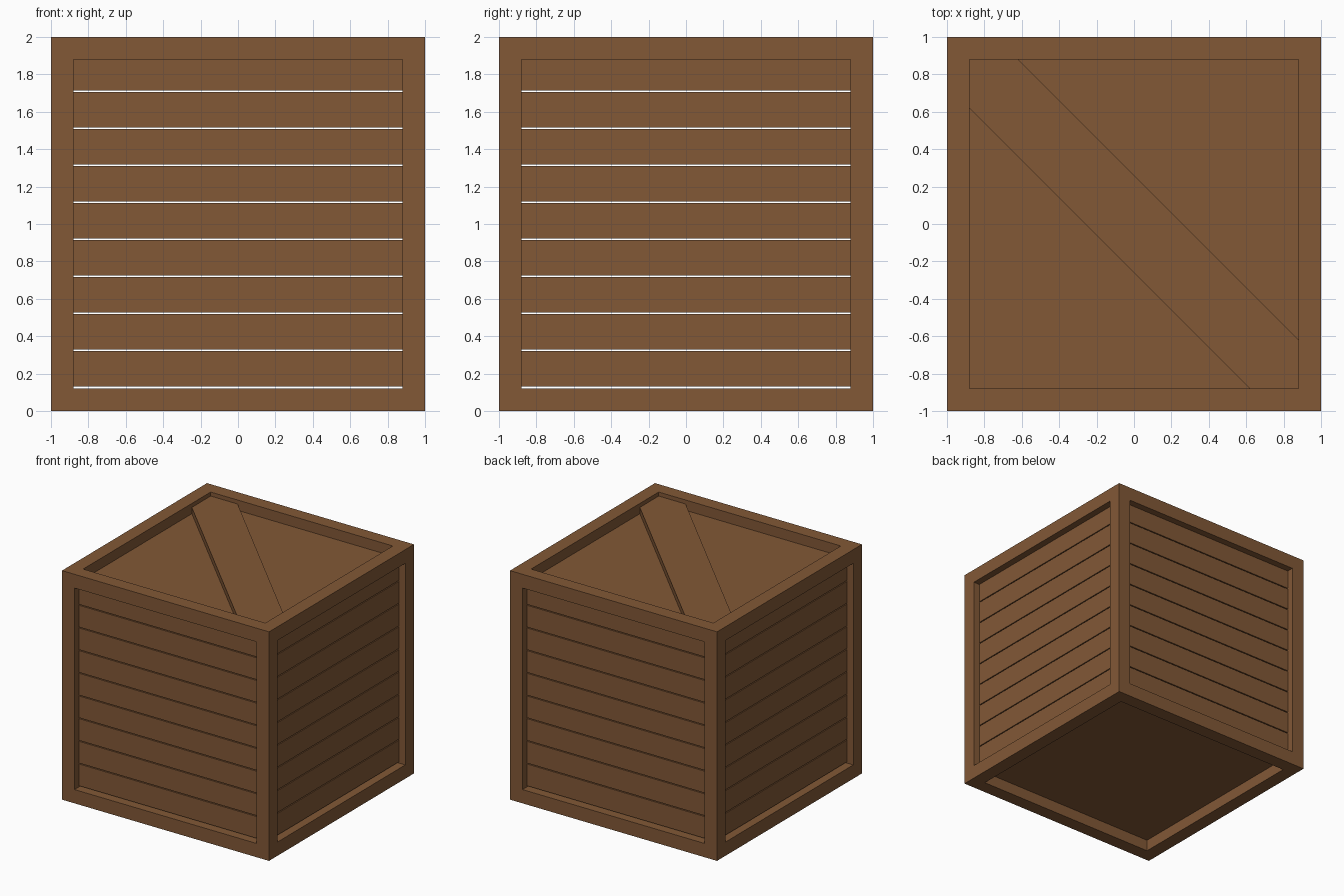
import bpy, bmesh
from itertools import product
from math import pi
from mathutils import Matrix, Vector

if "Cube" in bpy.data.objects:
    bpy.data.objects.remove(bpy.data.objects["Cube"])

wood = bpy.data.materials.new("wood")
wood.diffuse_color = (0.223, 0.098, 0.037, 1)
wood.use_nodes = True
wood.node_tree.nodes["Principled BSDF"].inputs["Base Color"].default_value = wood.diffuse_color

INNER = 0.88        # half-width of the frame openings
PLANK_FACE = 0.94   # outer face of the recessed side planks


def finish(name, bm):
    bmesh.ops.recalc_face_normals(bm, faces=bm.faces)
    mesh = bpy.data.meshes.new(name)
    bm.to_mesh(mesh)
    bm.free()
    mesh.materials.append(wood)
    obj = bpy.data.objects.new(name, mesh)
    bpy.context.collection.objects.link(obj)
    return obj


def add_box(bm, lo, hi):
    lo, hi = Vector(lo), Vector(hi)
    m = Matrix.Translation((lo + hi) / 2) @ Matrix.Diagonal((*(hi - lo), 1))
    return bmesh.ops.create_cube(bm, size=1, matrix=m)["verts"]


# Frame: twelve square beams merged into one shell (only exposed faces kept)
cuts = (-1, -INNER, INNER, 1)
cells = {c for c in product(range(3), repeat=3) if sum(i != 1 for i in c) >= 2}
bm = bmesh.new()
for cell in cells:
    for axis, side in product(range(3), (0, 1)):
        neighbour = list(cell)
        neighbour[axis] += 2 * side - 1
        if tuple(neighbour) in cells:
            continue
        u, v = [a for a in range(3) if a != axis]
        corners = []
        for du, dv in ((0, 0), (1, 0), (1, 1), (0, 1)):
            p = [0, 0, 0]
            p[axis] = cuts[cell[axis] + side]
            p[u], p[v] = cuts[cell[u] + du], cuts[cell[v] + dv]
            p[2] += 1
            corners.append(bm.verts.new(p))
        bm.faces.new(corners)
bmesh.ops.remove_doubles(bm, verts=bm.verts, dist=1e-4)
finish("frame", bm)

# Side planks: nine per side with narrow gaps
for k, side in enumerate(("front", "right", "back", "left")):
    bm = bmesh.new()
    for i in range(9):
        z = 0.131 + 0.198 * i
        add_box(bm, (-INNER, -PLANK_FACE, z), (INNER, -0.89, z + 0.19))
    bmesh.ops.rotate(bm, verts=bm.verts, matrix=Matrix.Rotation(k * pi / 2, 3, "Z"))
    finish(side + "_planks", bm)

# Recessed lid and floor panels
for name, z0, z1 in (("lid_panel", 1.88, 1.91), ("floor_panel", 0.10, 0.12)):
    bm = bmesh.new()
    add_box(bm, (-INNER, -INNER, z0), (INNER, INNER, z1))
    finish(name, bm)

# Diagonal brace across the lid, trimmed into the frame corners
a, b = INNER, 0.62
outline = [(-a, a), (-a, b), (b, -a), (a, -a), (a, -b), (-b, a)]
bm = bmesh.new()
face = bm.faces.new([bm.verts.new((x, y, 1.91)) for x, y in outline])
ext = bmesh.ops.extrude_face_region(bm, geom=[face])["geom"]
top = [g for g in ext if isinstance(g, bmesh.types.BMVert)]
bmesh.ops.translate(bm, verts=top, vec=(0, 0, 0.055))
finish("lid_brace", bm)
